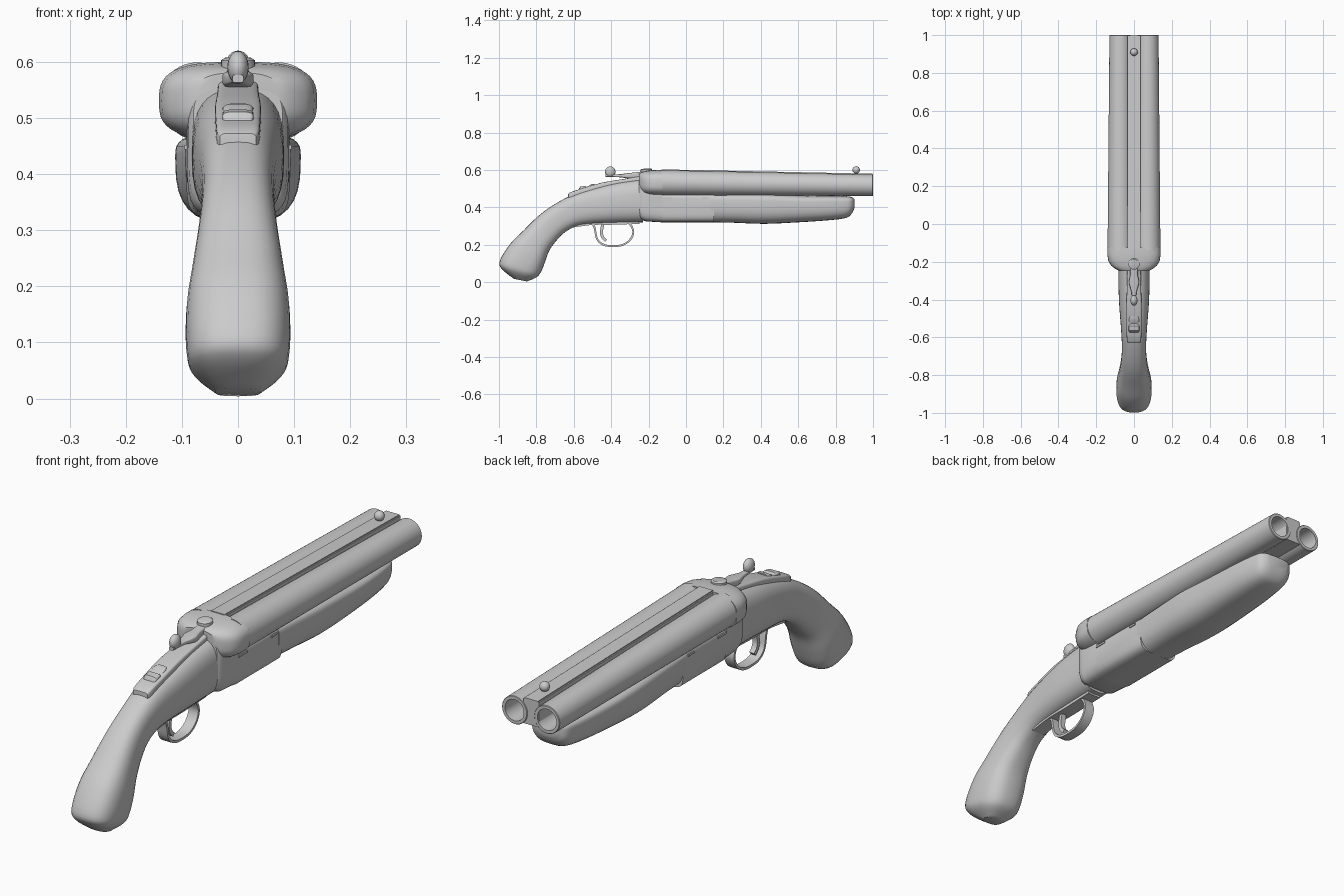
import bpy, bmesh, math
from mathutils import Vector

cube = bpy.data.objects.get("Cube")
if cube:
    bpy.data.objects.remove(cube, do_unlink=True)

grey = bpy.data.materials.new("plain grey")
grey.use_nodes = True
COLOUR = (0.6, 0.6, 0.6, 1)
grey.diffuse_color = COLOUR
grey.node_tree.nodes["Principled BSDF"].inputs["Base Color"].default_value = COLOUR


def finish(name, bm, angle=35):
    bmesh.ops.recalc_face_normals(bm, faces=bm.faces)
    mesh = bpy.data.meshes.new(name)
    bm.to_mesh(mesh)
    bm.free()
    mesh.materials.append(grey)
    ob = bpy.data.objects.new(name, mesh)
    bpy.context.collection.objects.link(ob)
    bpy.ops.object.select_all(action='DESELECT')
    ob.select_set(True)
    bpy.context.view_layer.objects.active = ob
    bpy.ops.object.shade_smooth_by_angle(angle=math.radians(angle))
    return ob


def spline(rows, steps):
    """Catmull-Rom through rows of equal length."""
    out = []
    last = len(rows) - 1
    for i in range(last):
        a, b, c, d = [Vector(rows[min(max(i + k, 0), last)]) for k in (-1, 0, 1, 2)]
        for s in range(steps):
            t = s / steps
            out.append(0.5 * (2 * b + (c - a) * t + (2 * a - 5 * b + 4 * c - d) * t * t
                              + (3 * b - a - 3 * c + d) * t ** 3))
    return out + [Vector(rows[last])]


def loft(name, rows, power=2, belly=0.5, x=0, sides=32, steps=1, angle=35):
    """Rows: top y, top z, bottom y, bottom z, half width."""
    bm = bmesh.new()
    rings = []
    for ty, tz, by, bz, w in spline(rows, steps):
        ring = []
        for k in range(sides):
            a = math.tau * k / sides
            c, s = [math.copysign(abs(v) ** (2 / power), v) for v in (math.cos(a), math.sin(a))]
            f = belly + s * ((1 - belly) if s > 0 else belly)
            ring.append(bm.verts.new((x + w * c, by + (ty - by) * f, bz + (tz - bz) * f)))
        rings.append(ring)
    for p, q in zip(rings, rings[1:]):
        for k in range(sides):
            j = (k + 1) % sides
            bm.faces.new((p[k], p[j], q[j], q[k]))
    bm.faces.new(rings[0])
    bm.faces.new(rings[-1])
    return finish(name, bm, angle)


def upright(rows):
    """Rows of y, top, bottom, half width become loft rows."""
    return [(y, t, y, b, w) for y, t, b, w in rows]


def strip(name, path, half, thick, steps=5, widths=None):
    """Flat band following a side path of y, z points."""
    pts = spline(path, steps)
    bm = bmesh.new()
    rings = []
    for i, p in enumerate(pts):
        d = (pts[min(i + 1, len(pts) - 1)] - pts[max(i - 1, 0)]).normalized()
        n = Vector((-d.y, d.x)) * thick / 2
        rings.append([bm.verts.new((sx * half, (p + n * sn).x, (p + n * sn).y))
                      for sx, sn in ((-1, -1), (1, -1), (1, 1), (-1, 1))])
    for p, q in zip(rings, rings[1:]):
        for k in range(4):
            bm.faces.new((p[k], p[k - 1], q[k - 1], q[k]))
    bm.faces.new(rings[0])
    bm.faces.new(rings[-1])
    return finish(name, bm)


def ball(name, centre, size):
    bm = bmesh.new()
    bmesh.ops.create_uvsphere(bm, u_segments=20, v_segments=12, radius=1)
    for v in bm.verts:
        v.co = Vector(centre) + Vector([a * b for a, b in zip(v.co, size)])
    return finish(name, bm)


# Grip, swept from the receiver down to the rounded butt
loft("grip", [
    (-.23, .553, -.23, .32, .083), (-.40, .528, -.40, .316, .08),
    (-.57, .482, -.56, .305, .068), (-.68, .43, -.64, .272, .064),
    (-.78, .362, -.69, .225, .07), (-.87, .275, -.73, .17, .082),
    (-.94, .205, -.753, .11, .092), (-.995, .115, -.775, .055, .092),
    (-.985, .07, -.80, .026, .08), (-.92, .018, -.85, .004, .04)],
    power=2.7, steps=4)

# Receiver and forend beneath the barrels
loft("receiver", upright([
    (-.25, .55, .35, .08), (-.24, .56, .335, .088), (-.215, .565, .325, .091),
    (-.13, .54, .32, .092), (-.125, .475, .32, .092), (.15, .475, .32, .092)]),
    power=5, belly=.6, angle=40)
loft("forend", upright([
    (.13, .475, .32, .094), (.25, .475, .318, .102), (.42, .475, .312, .112),
    (.6, .465, .32, .108), (.75, .462, .33, .1), (.85, .46, .342, .088),
    (.885, .455, .365, .075), (.9, .445, .395, .05)]),
    power=3, belly=.75, steps=4)

# Breech with rounded shoulders
loft("breech", upright([
    (-.25, .58, .49, .075), (-.24, .587, .48, .095), (-.222, .592, .47, .12),
    (-.195, .597, .464, .136), (-.16, .6, .461, .141), (-.125, .6, .461, .141)]),
    power=3, sides=48)

# Twin barrels with open bores
for side, x in (("left", .073), ("right", -.073)):
    loft(side + "_barrel", upright([
        (-.14, .599, .465, .067), (.998, .575, .461, .057),
        (1, .573, .463, .055), (1, .561, .475, .043), (.5, .561, .475, .043)]), x=x, sides=40)

# Rib and web between the barrels, with a raised sighting strip
for name, half, lift, low in (("barrel_web", .035, 0, .475), ("top_rib", .03, .004, .55)):
    bm = bmesh.new()
    bmesh.ops.create_cube(bm, size=1)
    for v in bm.verts:
        front = v.co.y > 0
        top = (.576 if front else .599) + lift
        v.co = (half * 2 * v.co.x, .997 if front else -.13, top if v.co.z > 0 else low)
    finish(name, bm)
ball("bead_sight", (0, .91, .6), (.02, .02, .02))

# Tang plate along the top of the grip, with its slider
loft("tang_plate", upright([
    (-.63, .468, .44, .028), (-.62, .48, .44, .037), (-.55, .503, .45, .04),
    (-.45, .532, .48, .041), (-.35, .549, .50, .038), (-.24, .567, .52, .036)]),
    power=6, steps=2)
loft("safety_slider", upright([
    (-.575, .496, .48, .024), (-.565, .511, .48, .028), (-.54, .515, .49, .028),
    (-.53, .509, .49, .026), (-.505, .525, .49, .028), (-.49, .526, .5, .022)]), power=4)

# Top lever with pivot disc and upright thumb piece
loft("top_lever", upright([
    (-.43, .577, .563, .01), (-.36, .577, .561, .013), (-.31, .583, .555, .028),
    (-.27, .587, .55, .02), (-.2, .597, .55, .022)]), power=4, steps=2)
loft("lever_pivot", [
    (-.242, .57, -.182, .57, .03), (-.242, .602, -.182, .604, .03),
    (-.236, .606, -.188, .608, .024)], sides=24)
ball("lever_thumb_piece", (0, -.405, .59), (.019, .028, .029))

# Trigger, guard and its strap
strip("trigger_guard", [(-.51, .32), (-.49, .295), (-.475, .23), (-.44, .2), (-.39, .193),
                        (-.34, .199), (-.3, .225), (-.282, .265), (-.295, .305), (-.32, .325)],
      .022, .01)
strip("guard_strap", [(-.6, .3), (-.5, .313), (-.4, .314), (-.25, .319)], .03, .014)
strip("trigger", [(-.44, .33), (-.452, .27), (-.445, .24), (-.428, .222)], .011, .016)

# Side pins on the receiver
for x in (-.091, .091):
    for y, length in ((-.1, .055), (.1, .035)):
        bm = bmesh.new()
        bmesh.ops.create_cube(bm, size=1)
        for v in bm.verts:
            v.co = (x + v.co.x * .008, y + v.co.y * length, .448 + v.co.z * .008)
        finish("side_pin", bm)
